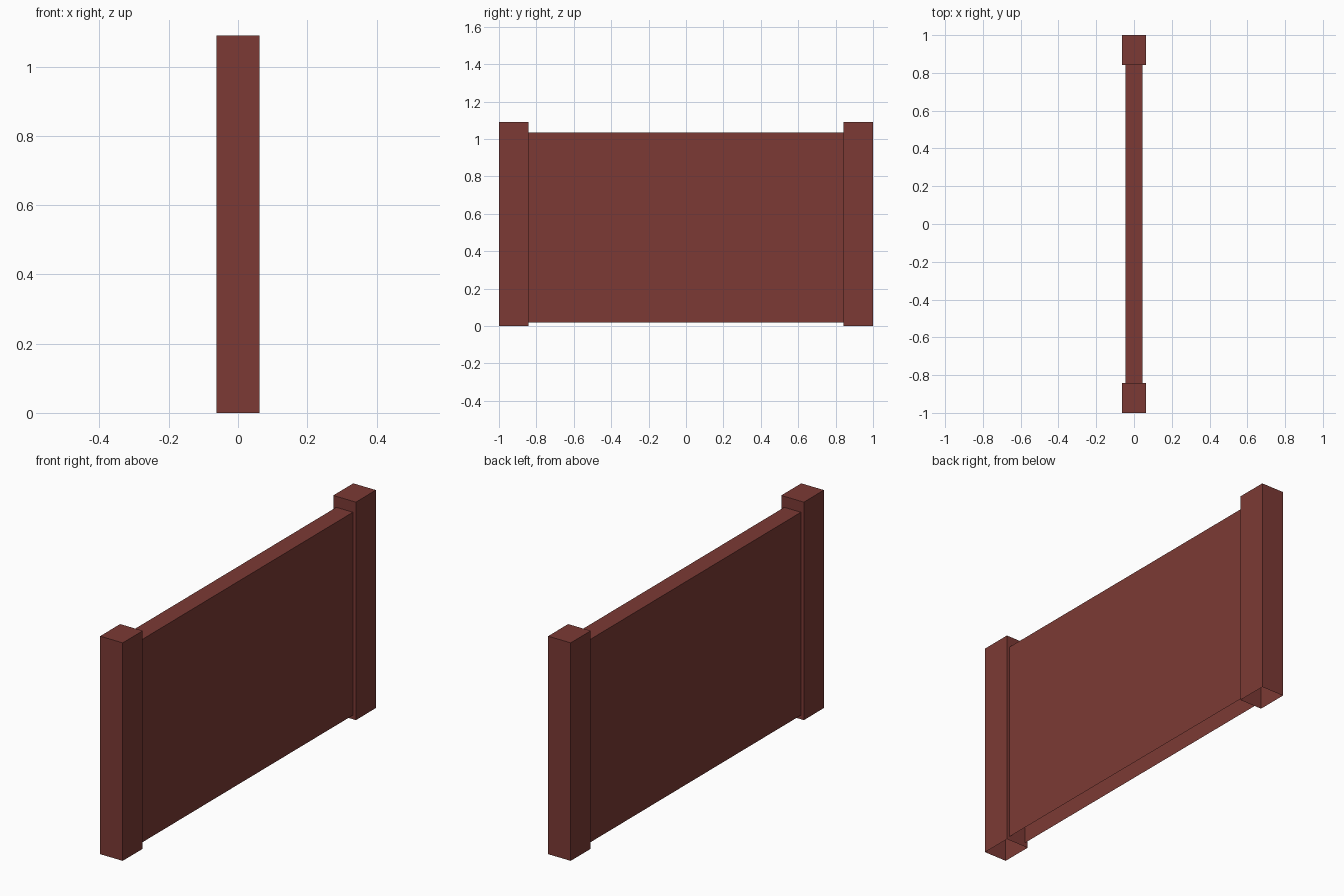
import bpy, bmesh

if "Cube" in bpy.data.objects:
    bpy.data.objects.remove(bpy.data.objects["Cube"])

mat = bpy.data.materials.new("brick red")
mat.diffuse_color = (0.2, 0.042, 0.035, 1)
mat.use_nodes = True
mat.node_tree.nodes["Principled BSDF"].inputs["Base Color"].default_value = mat.diffuse_color


def shell(name, x0, x1, y0, y1, z0, z1):
    """Box with an open underside."""
    bm = bmesh.new()
    bmesh.ops.create_cube(bm, size=1)
    for v in bm.verts:
        v.co.x = x1 if v.co.x > 0 else x0
        v.co.y = y1 if v.co.y > 0 else y0
        v.co.z = z1 if v.co.z > 0 else z0
    bm.normal_update()
    bottom = [f for f in bm.faces if f.normal.z < -0.5]
    bmesh.ops.delete(bm, geom=bottom, context='FACES_ONLY')
    me = bpy.data.meshes.new(name)
    bm.to_mesh(me)
    bm.free()
    me.materials.append(mat)
    ob = bpy.data.objects.new(name, me)
    bpy.context.collection.objects.link(ob)


# end posts
shell("front_post", -0.0625, 0.0625, -1.0, -0.842, 0, 1.09)
shell("back_post", -0.0625, 0.0625, 0.842, 1.0, 0, 1.09)

# wall panel between the posts
shell("wall_panel", -0.046, 0.046, -0.842, 0.842, 0.02, 1.035)
